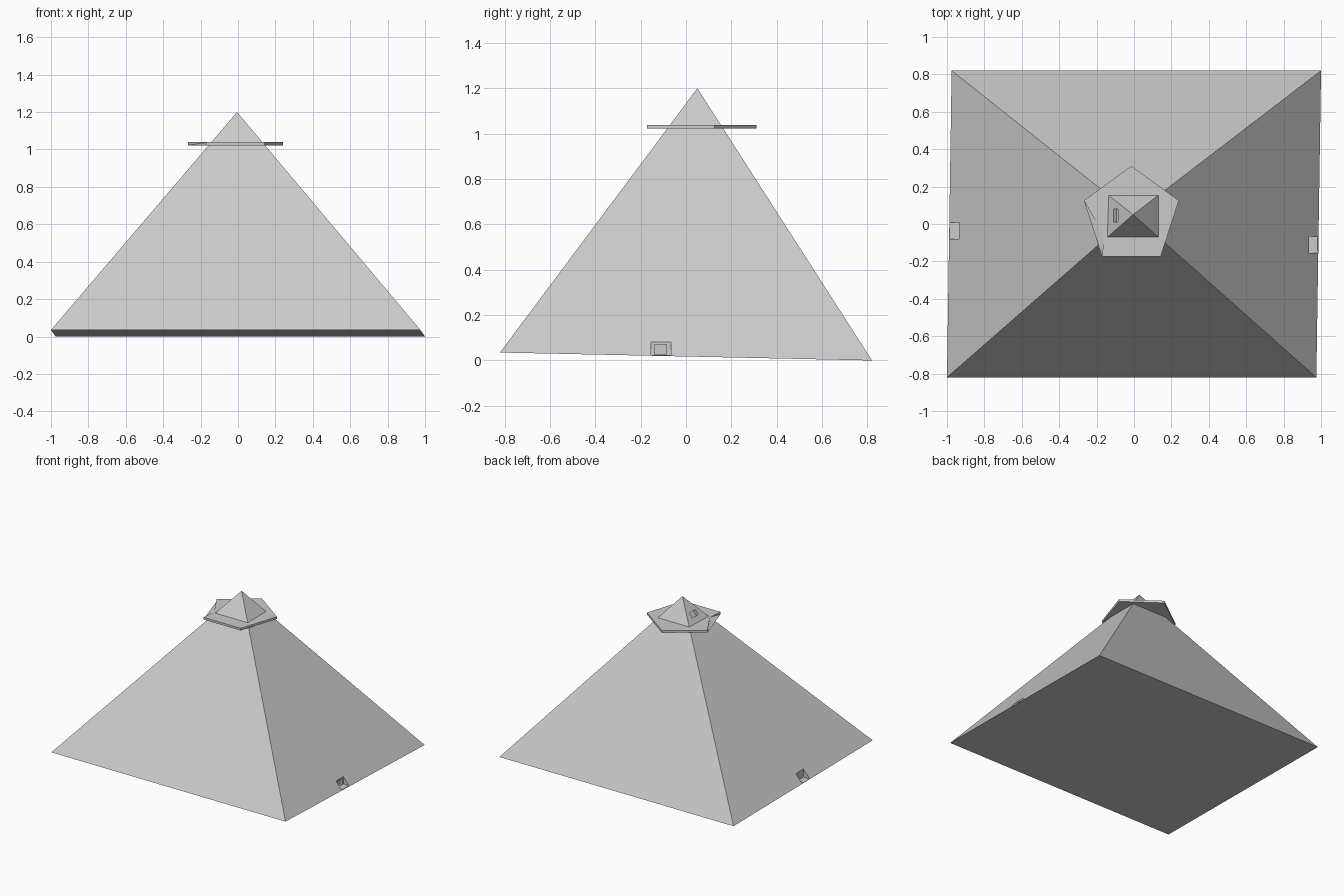
import bpy, bmesh
from math import atan2, cos, sin, pi

if "Cube" in bpy.data.objects:
    bpy.data.objects.remove(bpy.data.objects["Cube"])


def make_mesh(name, verts, faces):
    mesh = bpy.data.meshes.new(name)
    mesh.from_pydata(verts, [], faces)
    bm = bmesh.new()
    bm.from_mesh(mesh)
    bmesh.ops.recalc_face_normals(bm, faces=bm.faces)
    bm.to_mesh(mesh)
    bm.free()
    obj = bpy.data.objects.new(name, mesh)
    bpy.context.collection.objects.link(obj)
    return obj


def cut(target, name, centre, size, tilt=0.0):
    """Subtract a box, tilted about y, from the target."""
    bpy.ops.mesh.primitive_cube_add(size=1, location=centre, rotation=(0, tilt, 0))
    box = bpy.context.object
    box.name = name
    box.scale = size
    box.hide_render = True
    box.hide_set(True)
    mod = target.modifiers.new(name, 'BOOLEAN')
    mod.operation = 'DIFFERENCE'
    mod.solver = 'EXACT'
    mod.object = box


# Pyramid body with a gently tilted, slightly skewed base
pyramid = make_mesh(
    "pyramid_body",
    [(-1, -0.82, 0.035), (0.975, -0.82, 0.035), (1, 0.82, 0), (-0.975, 0.82, 0),
     (-0.005, 0.05, 1.2)],
    [(3, 2, 1, 0), (0, 1, 4), (1, 2, 4), (2, 3, 4), (3, 0, 4)])

# Doorway notches low on the left and right faces
cut(pyramid, "right_doorway_cutter", (1.035, -0.111, 0.073), (0.2, 0.088, 0.098))
cut(pyramid, "right_door_recess_cutter", (0.965, -0.112, 0.048), (0.09, 0.054, 0.044))
cut(pyramid, "left_doorway_cutter", (-1.035, -0.035, 0.07), (0.2, 0.088, 0.1))

# Small window sunk into the left face of the tip
cut(pyramid, "tip_window_cutter", (-0.0975, 0.045, 1.089), (0.04, 0.07, 0.038),
    atan2(0.985, 1.18))

# Pentagonal platform around the tip; its left upper edge is notched inwards
cx, cy, r = -0.014, 0.043, 0.267
ring = [(cx + r * cos(pi / 2 + i * 2 * pi / 5), cy + r * sin(pi / 2 + i * 2 * pi / 5))
        for i in range(5)]
low, high = 1.022, 1.039
verts = [(x, y, low) for x, y in ring] + [(x, y, high) for x, y in ring]
verts.append((-0.16, -0.06, high))
faces = [tuple(range(5)), (5, 6, 10, 7, 8, 9), (1, 2, 10), (1, 10, 6), (2, 7, 10)]
faces += [(i, (i + 1) % 5, 5 + (i + 1) % 5, 5 + i) for i in (0, 2, 3, 4)]
make_mesh("pentagon_platform", verts, faces)
